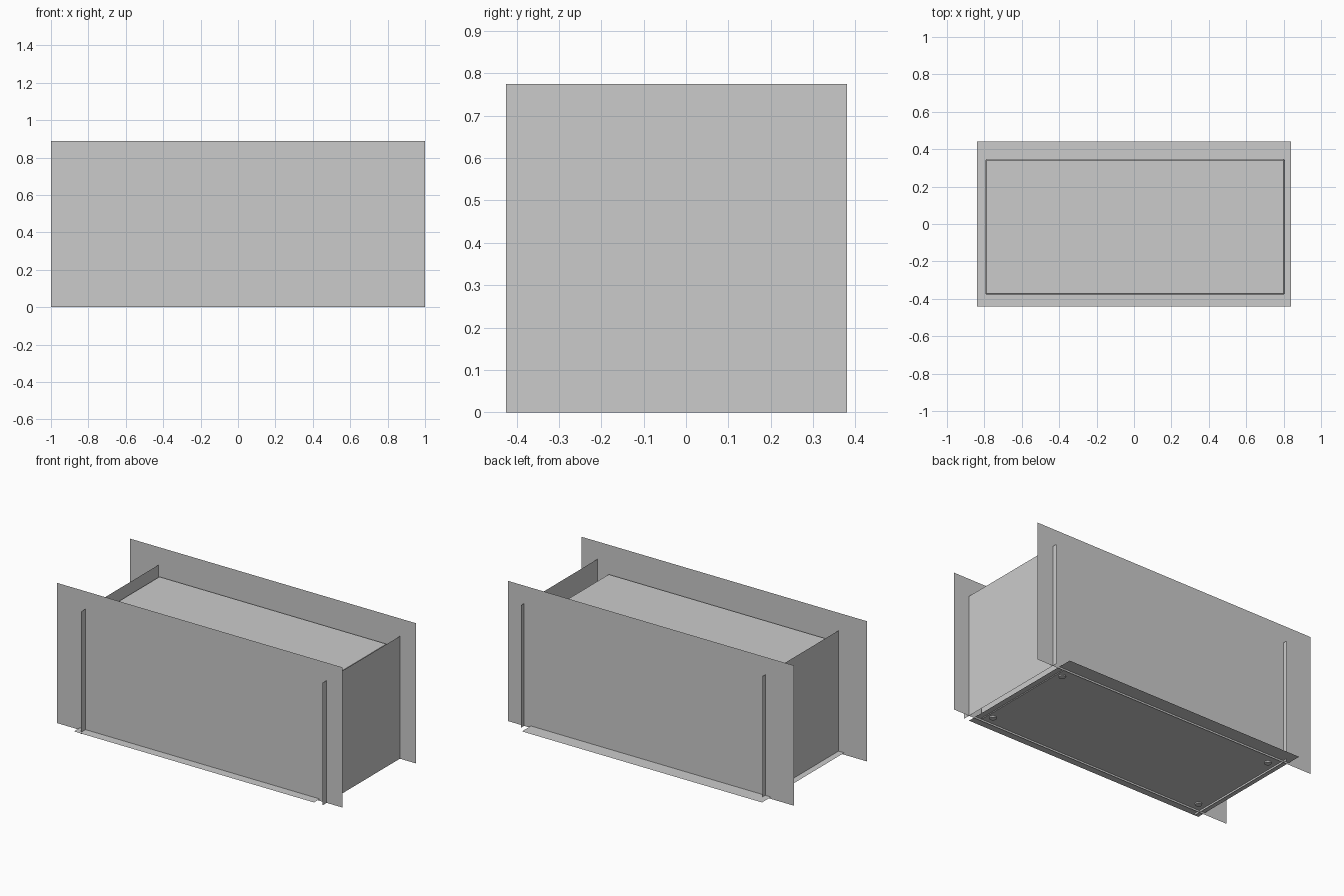
import bpy, bmesh
from mathutils import Vector

if "Cube" in bpy.data.objects:
    bpy.data.objects.remove(bpy.data.objects["Cube"])


def panel(name, origin, u, v):
    """Zero-thickness rectangle spanned by two edge vectors."""
    o, u, v = Vector(origin), Vector(u), Vector(v)
    mesh = bpy.data.meshes.new(name)
    mesh.from_pydata([o, o + u, o + u + v, o + v], [], [(0, 1, 2, 3)])
    obj = bpy.data.objects.new(name, mesh)
    bpy.context.collection.objects.link(obj)
    return obj


# Tall front and back panels, overhanging the body on both sides
for name, y in (("front_panel", -0.382), ("back_panel", 0.35)):
    panel(name, (-1, y, 0), (2, 0, 0), (0, 0, 0.887))

# Side panels, poking slightly through the front and back panels
for name, x in (("left_panel", -0.80), ("right_panel", 0.888)):
    panel(name, (x, -0.425, 0), (0, 0.805, 0), (0, 0, 0.775))

# Thin base sheet
panel("base_sheet", (-0.84, -0.44, 0.012), (1.68, 0, 0), (0, 0.88, 0))

# Main body with finely bevelled edges
lo, hi = Vector((-0.795, -0.378, 0.008)), Vector((0.807, 0.347, 0.706))
bpy.ops.mesh.primitive_cube_add(size=1, location=(lo + hi) / 2)
body = bpy.context.object
body.name = "body"
body.scale = hi - lo
bpy.ops.object.transform_apply(location=False, rotation=False, scale=True)
bevel = body.modifiers.new("edge_bevel", 'BEVEL')
bevel.width = 0.007
bevel.segments = 1

# Four small round feet
for i, x in enumerate((-0.742, 0.765)):
    for j, y in enumerate((-0.32, 0.285)):
        bpy.ops.mesh.primitive_cylinder_add(vertices=24, radius=0.02, depth=0.012,
                                            location=(x, y, 0.006))
        bpy.context.object.name = f"foot_{i}{j}"
        bpy.ops.object.shade_smooth_by_angle()
